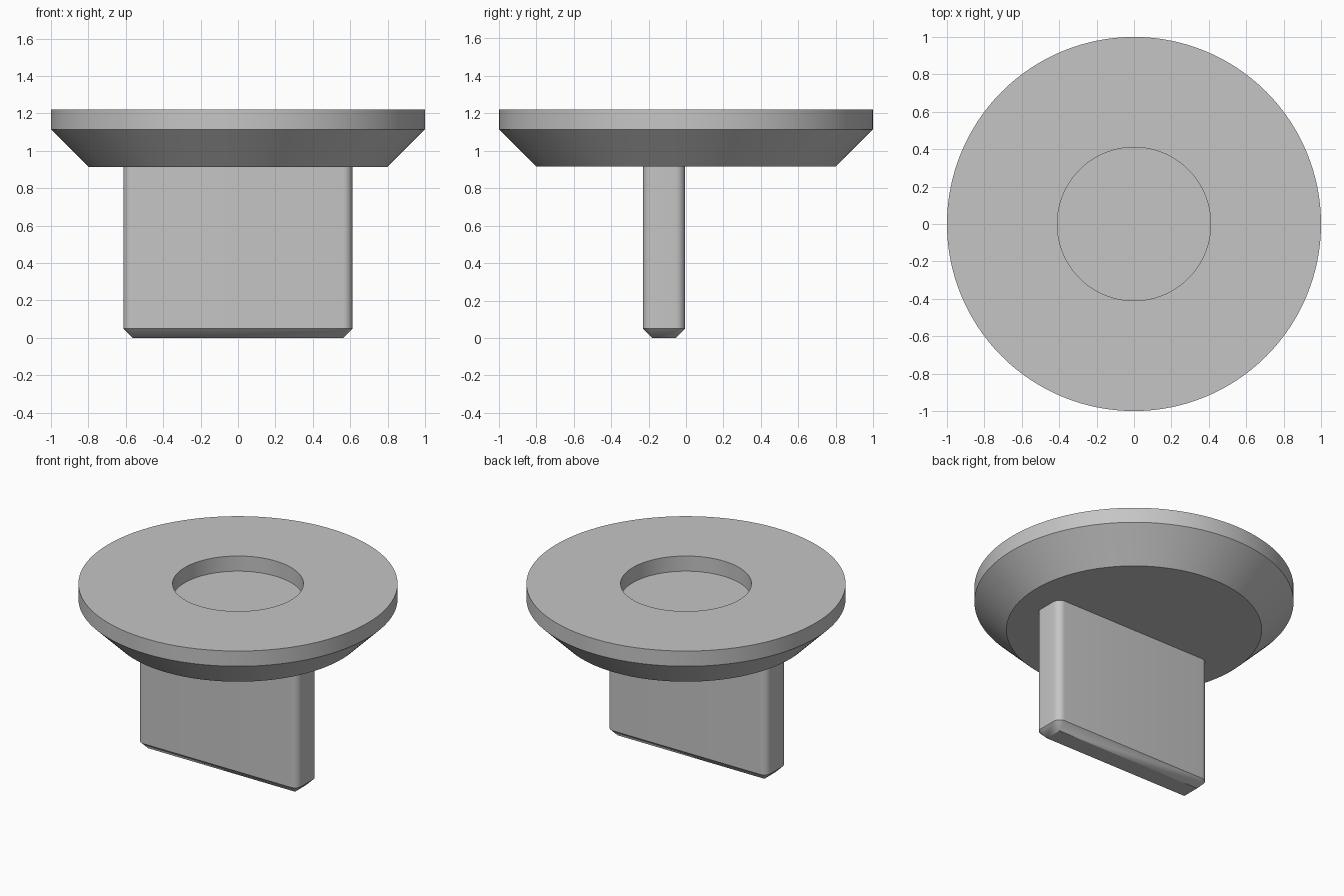
import bpy
import bmesh
from math import sin, cos, pi, radians

cube = bpy.data.objects.get("Cube")
if cube:
    bpy.data.objects.remove(cube, do_unlink=True)

grey = bpy.data.materials.new("plain_grey")
grey.use_nodes = True
COLOR = (0.56, 0.56, 0.56, 1.0)
grey.diffuse_color = COLOR
grey.node_tree.nodes["Principled BSDF"].inputs["Base Color"].default_value = COLOR


def loft(name, rings):
    """Skin a stack of equal-length rings and cap both ends."""
    bm = bmesh.new()
    loops = [[bm.verts.new(p) for p in ring] for ring in rings]
    n = len(loops[0])
    for a, b in zip(loops, loops[1:]):
        for i in range(n):
            j = (i + 1) % n
            bm.faces.new((a[i], a[j], b[j], b[i]))
    bm.faces.new(loops[0][::-1])
    bm.faces.new(loops[-1])
    bmesh.ops.remove_doubles(bm, verts=bm.verts, dist=0.0001)
    bmesh.ops.recalc_face_normals(bm, faces=bm.faces)
    mesh = bpy.data.meshes.new(name)
    bm.to_mesh(mesh)
    bm.free()
    mesh.materials.append(grey)
    obj = bpy.data.objects.new(name, mesh)
    bpy.context.collection.objects.link(obj)
    bpy.ops.object.select_all(action="DESELECT")
    obj.select_set(True)
    bpy.context.view_layer.objects.active = obj
    bpy.ops.object.shade_smooth_by_angle(angle=radians(25))
    return obj


def circle(r, z, n=128):
    return [(r * cos(2 * pi * i / n), r * sin(2 * pi * i / n), z) for i in range(n)]


def rounded_rect(half_x, half_y, center_y, r, z, steps=8):
    """Rectangle of the given half sizes with corner arcs of radius r."""
    pts = []
    for k, (sx, sy) in enumerate(((1, 1), (-1, 1), (-1, -1), (1, -1))):
        for i in range(steps + 1):
            a = (k + i / steps) * pi / 2
            pts.append((sx * (half_x - r) + r * cos(a),
                        center_y + sy * (half_y - r) + r * sin(a), z))
    return pts


# Round head: tapered underside, straight rim, shallow recess on top
HEAD_BOTTOM, RIM_BOTTOM, TOP = 0.915, 1.115, 1.22
loft("head", [circle(0.8, HEAD_BOTTOM), circle(1.0, RIM_BOTTOM), circle(1.0, TOP),
              circle(0.41, TOP), circle(0.41, RIM_BOTTOM)])

# Flat blade under the head, set to the front, with a chamfered lower end
HALF_X, HALF_Y, BLADE_Y, BEVEL = 0.612, 0.112, -0.117, 0.05
loft("blade", [rounded_rect(HALF_X - BEVEL, HALF_Y - BEVEL, BLADE_Y, 0, 0),
               rounded_rect(HALF_X, HALF_Y, BLADE_Y, BEVEL, BEVEL),
               rounded_rect(HALF_X, HALF_Y, BLADE_Y, BEVEL, HEAD_BOTTOM)])
